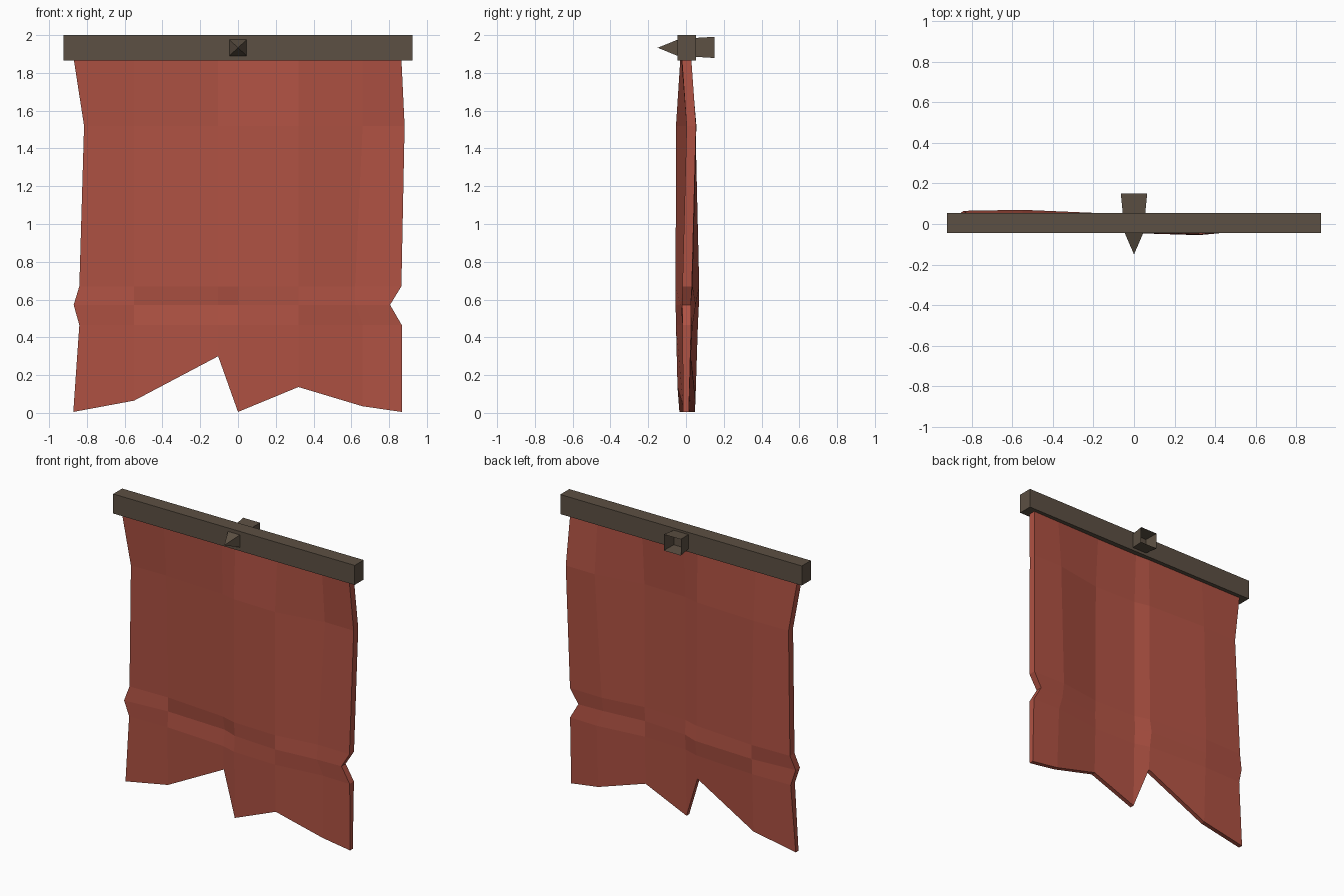
import bpy, bmesh

if "Cube" in bpy.data.objects:
    bpy.data.objects.remove(bpy.data.objects["Cube"])

def material(name, rgb):
    m = bpy.data.materials.new(name)
    m.diffuse_color = (*rgb, 1)
    m.use_nodes = True
    m.node_tree.nodes["Principled BSDF"].inputs["Base Color"].default_value = m.diffuse_color
    return m

RED = material("red cloth", (0.43, 0.084, 0.056))
WOOD = material("dark brown wood", (0.107, 0.080, 0.056))

def make(name, verts, faces, mat):
    me = bpy.data.meshes.new(name)
    me.from_pydata(verts, [], faces)
    me.materials.append(mat)
    bm = bmesh.new()
    bm.from_mesh(me)
    bmesh.ops.recalc_face_normals(bm, faces=bm.faces)
    bm.to_mesh(me)
    bm.free()
    ob = bpy.data.objects.new(name, me)
    bpy.context.collection.objects.link(ob)
    return ob

def loft_y(name, rings, mat, caps=True):
    """Rectangular sections (y, half x, half z, x centre, z centre) joined along y."""
    verts = [(cx + sx * hx, y, cz + sz * hz) for y, hx, hz, cx, cz in rings
             for sx, sz in ((-1, -1), (1, -1), (1, 1), (-1, 1))]
    faces = [(4*r + i, 4*r + (i+1) % 4, 4*r + 4 + (i+1) % 4, 4*r + 4 + i)
             for r in range(len(rings) - 1) for i in range(4)]
    if caps:
        n = len(verts)
        faces += [(0, 1, 2, 3), (n-4, n-3, n-2, n-1)]
    return make(name, verts, faces, mat)

# Cross beam
loft_y("beam", [(-0.044, 0.923, 0.0675, 0, 1.9325), (0.054, 0.923, 0.0675, 0, 1.9325)], WOOD)

# Pointed spike at the front
b = 0.046
make("spike", [(-b, -0.044, 1.89), (b, -0.044, 1.89), (b, -0.044, 1.976), (-b, -0.044, 1.976),
               (0, -0.15, 1.933)],
     [(0, 1, 4), (1, 2, 4), (2, 3, 4), (3, 0, 4), (0, 1, 2, 3)], WOOD)

# Flared open socket at the back
loft_y("socket", [(0.05, 0.055, 0.050, 0, 1.935), (0.15, 0.065, 0.056, 0, 1.935)], WOOD, caps=False)

# Hanging cloth: rows of (height, left x, right x, thickness, depth per column)
cols = [-0.55, -0.105, 0.0, 0.32, 0.66]
hem = [0.005, 0.065, 0.30, 0.005, 0.137, 0.035, 0.005]
rows = [
    (1.875, -0.87, 0.865, 0.050, [0.0, 0.0, 0.0, -0.005, -0.005, 0.0, 0.003]),
    (1.52, -0.815, 0.882, 0.050, [0.02, 0.025, 0.005, -0.02, -0.028, 0.03, 0.028]),
    (0.67, -0.84, 0.865, 0.050, [0.04, 0.045, 0.01, -0.02, -0.03, 0.01, 0.006]),
    (0.572, -0.87, 0.805, 0.046, [0.022, 0.045, 0.028, -0.012, -0.032, -0.004, 0.003]),
    (0.465, -0.84, 0.867, 0.046, [0.034, 0.04, 0.012, -0.02, -0.03, 0.01, 0.004]),
    (None, -0.872, 0.867, 0.030, [0.032, 0.035, 0.01, -0.02, -0.03, 0.0, 0.0]),
]
W, H = 7, len(rows)
verts = []
for side in (-0.5, 0.5):
    for r, (z, xl, xr, t, ys) in enumerate(rows):
        xs = [xl] + cols + [xr]
        if r in (2, 3):
            xs[5] = 0.62          # fold pulls this column inward
        for i in range(W):
            verts.append((xs[i], ys[i] + side * t, hem[i] if z is None else z))
N = W * H
faces = []
for o in (0, N):                  # front and back sheets
    for r in range(H - 1):
        for i in range(W - 1):
            a = o + r * W + i
            faces.append((a, a + 1, a + W + 1, a + W))
border = (list(range(W)) + [r * W + W - 1 for r in range(1, H)]
          + [(H - 1) * W + i for i in range(W - 2, -1, -1)] + [r * W for r in range(H - 2, 0, -1)])
for a, c in zip(border, border[1:] + border[:1]):   # edge strip
    faces.append((a, c, c + N, a + N))
make("cloth", verts, faces, RED)
